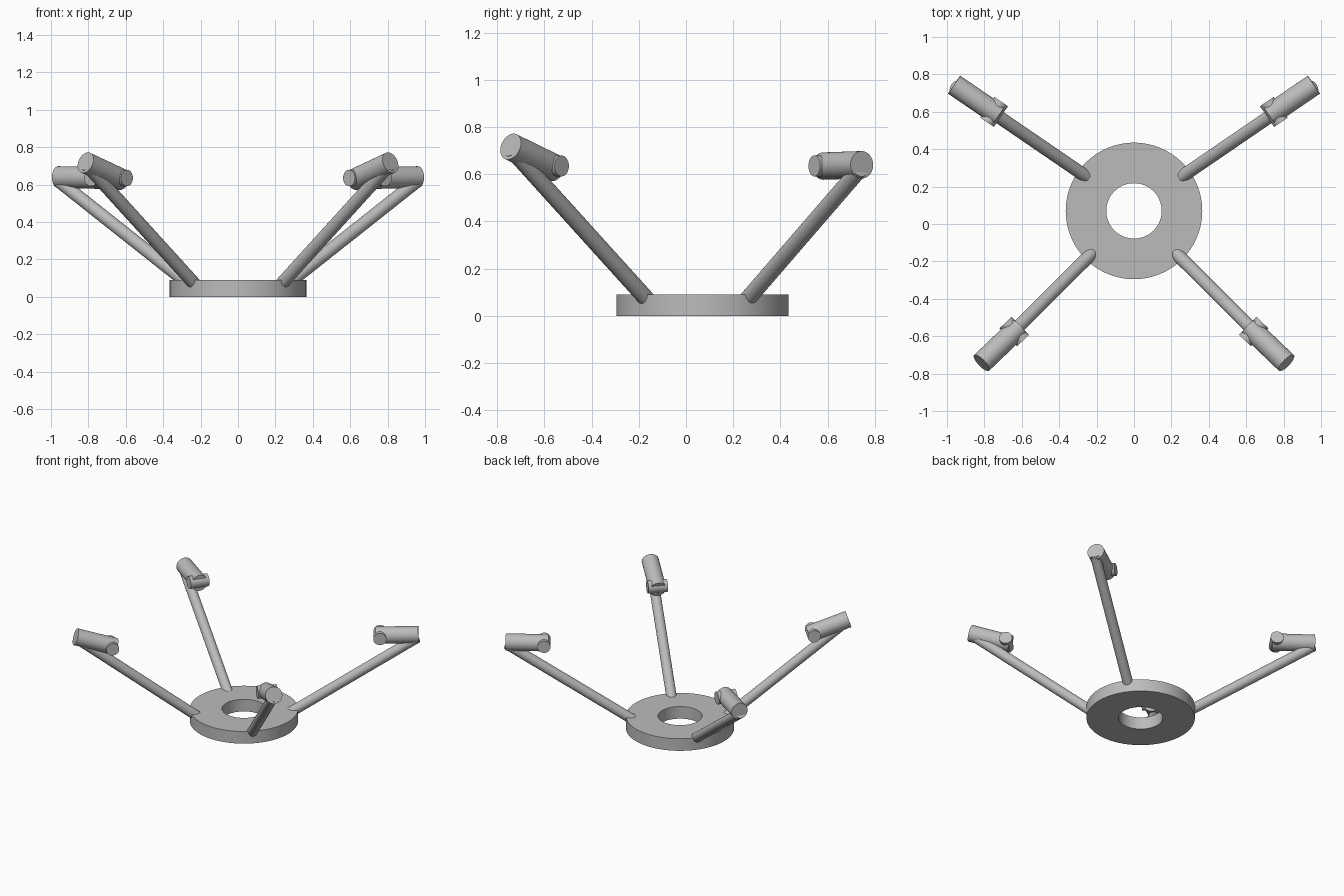
import bpy
import bmesh
from mathutils import Vector

cube = bpy.data.objects.get("Cube")
if cube:
    bpy.data.objects.remove(cube, do_unlink=True)

# Single plain grey
grey = bpy.data.materials.new("light_grey")
grey.use_nodes = True
grey.diffuse_color = (0.5, 0.5, 0.5, 1)
grey.node_tree.nodes["Principled BSDF"].inputs["Base Color"].default_value = (0.5, 0.5, 0.5, 1)


def finish(obj, name):
    obj.name = name
    obj.data.materials.append(grey)
    bpy.ops.object.select_all(action="DESELECT")
    obj.select_set(True)
    bpy.context.view_layer.objects.active = obj
    bpy.ops.object.shade_smooth_by_angle()


def rod(name, start, end, radius):
    """Capped cylinder between two points."""
    start, end = Vector(start), Vector(end)
    axis = end - start
    bpy.ops.mesh.primitive_cylinder_add(
        vertices=48, radius=radius, depth=axis.length, location=(start + end) / 2,
        rotation=axis.to_track_quat("Z", "Y").to_euler())
    finish(bpy.context.object, name)


def ring(name, centre, outer, inner, height):
    """Flat ring spun from a rectangular section."""
    bm = bmesh.new()
    section = [(inner, 0), (outer, 0), (outer, height), (inner, height)]
    verts = [bm.verts.new((r, 0, z)) for r, z in section]
    edges = [bm.edges.new((verts[i], verts[(i + 1) % 4])) for i in range(4)]
    bmesh.ops.spin(bm, geom=verts + edges, cent=(0, 0, 0), axis=(0, 0, 1),
                   angle=6.2831853, steps=96)
    bmesh.ops.remove_doubles(bm, verts=bm.verts, dist=0.0005)
    bmesh.ops.recalc_face_normals(bm, faces=bm.faces)
    mesh = bpy.data.meshes.new(name)
    bm.to_mesh(mesh)
    bm.free()
    obj = bpy.data.objects.new(name, mesh)
    bpy.context.collection.objects.link(obj)
    obj.location = centre
    finish(obj, name)


def arm(name, side, foot, tip, joint, barrel_end):
    """Slanted strut with a barrel and a cross pin at its upper end."""
    foot, tip, joint, barrel_end = (
        Vector((side * p[0], p[1], p[2])) for p in (foot, tip, joint, barrel_end))
    rod(name + "_strut", foot, tip, 0.035)
    along = (barrel_end - joint).normalized()
    rod(name + "_barrel", joint - along * 0.03, barrel_end, 0.058)
    across = along.cross(Vector((0, 0, 1))).normalized() * 0.067
    rod(name + "_cross_pin", joint - across, joint + across, 0.044)


# Base ring
ring("base_ring", (0, 0.07, 0), 0.365, 0.148, 0.09)

# Four arms, mirrored left and right
for side, label in ((1, "left"), (-1, "right")):
    arm("front_" + label, side, (0.22, -0.152, 0.055), (0.81, -0.74, 0.705),
        (0.64, -0.575, 0.635), (0.815, -0.743, 0.717))
    arm("back_" + label, side, (0.246, 0.247, 0.055), (0.96, 0.735, 0.62),
        (0.748, 0.599, 0.635), (0.962, 0.745, 0.64))
